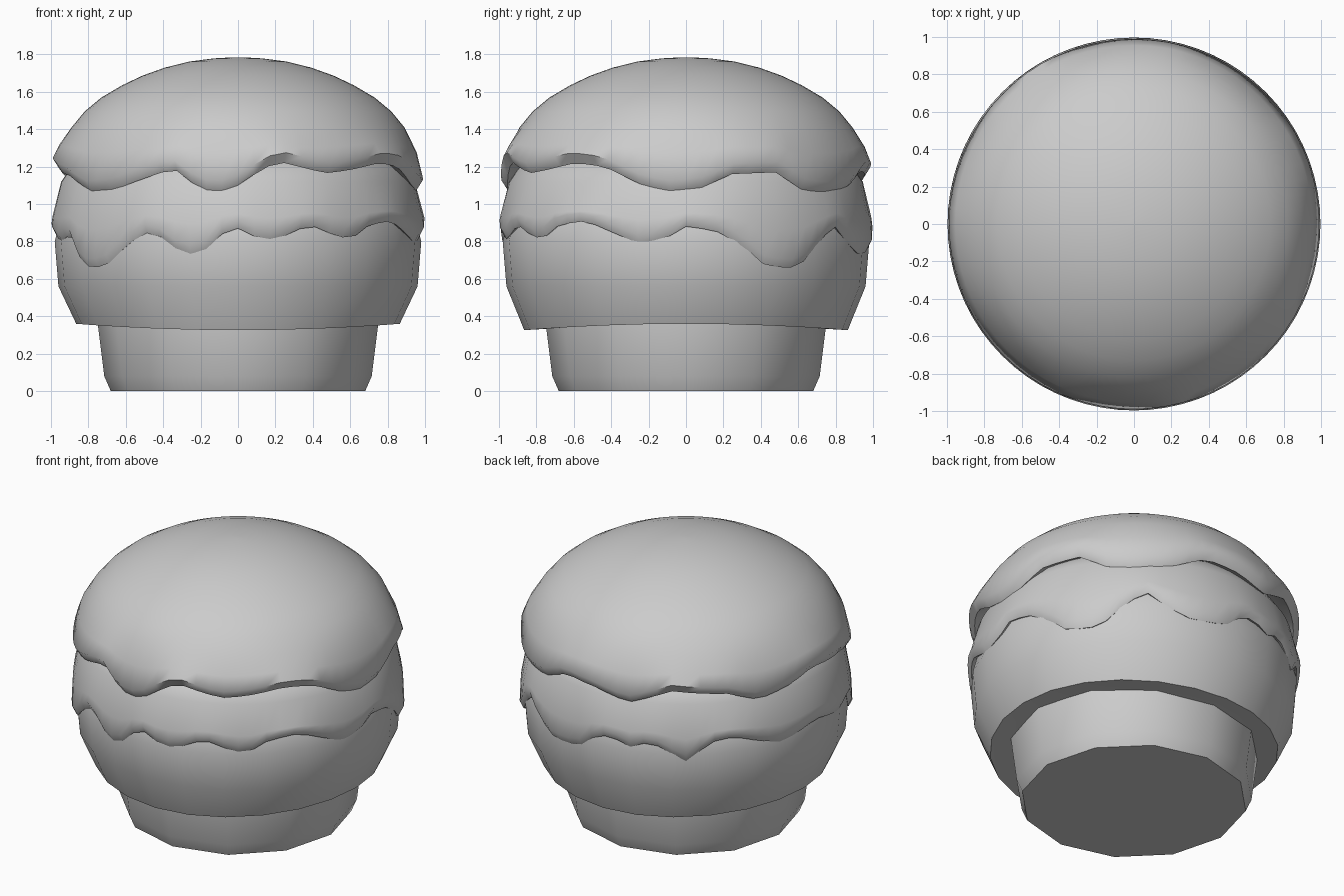
import bpy, bmesh, math

if "Cube" in bpy.data.objects:
    bpy.data.objects.remove(bpy.data.objects["Cube"])

grey = bpy.data.materials.new("plain grey")
grey.diffuse_color = (0.6, 0.6, 0.6, 1)
grey.use_nodes = True
grey.node_tree.nodes["Principled BSDF"].inputs["Base Color"].default_value = grey.diffuse_color

# Wavy rim heights: (angle in degrees from +x, z), counter-clockwise
BUN_RIM = [(-145, 1.07), (-133, 1.08), (-111, 1.19), (-103, 1.09), (-97, 1.06), (-90, 1.10),
           (-81, 1.20), (-75, 1.22), (-61, 1.165), (-52, 1.18), (-38, 1.22), (-27, 1.20),
           (-14, 1.10), (-5, 1.07), (6, 1.09), (14, 1.16), (30, 1.17), (40, 1.08), (49, 1.06),
           (64, 1.09), (77, 1.18), (91, 1.16), (104, 1.11), (120, 1.21), (140, 1.18),
           (152, 1.11), (166, 1.15), (177, 1.20), (200, 1.15)]
DRIP_RIM = [(-148, .67), (-137, .66), (-129, .76), (-121, .85), (-114, .82), (-109, .75),
            (-104, .73), (-100, .76), (-95, .84), (-90, .87), (-84, .82), (-78, .81),
            (-67, .89), (-56, .82), (-50, .83), (-44, .89), (-33, .91), (-24, .85), (-15, .79),
            (-6, .82), (0, .88), (9, .86), (18, .78), (25, .68), (31, .66), (38, .66),
            (45, .77), (54, .89), (62, .79), (71, .73), (84, .75), (92, .86), (98, .87),
            (106, .82), (112, .88), (125, .76), (134, .88), (142, .90), (151, .85), (161, .80),
            (178, .86), (194, .80), (204, .84)]


def rim_height(table, a):
    """Linear interpolation around the full turn."""
    deg = math.degrees(a)
    while deg < table[0][0]:
        deg += 360
    while deg >= table[0][0] + 360:
        deg -= 360
    pts = table + [(table[0][0] + 360, table[0][1])]
    for (a0, z0), (a1, z1) in zip(pts, pts[1:]):
        if a0 <= deg <= a1:
            return z0 + (z1 - z0) * (deg - a0) / (a1 - a0)


def lathe(name, profile, segments, angle):
    """Revolve profile(a) -> [(r, z), ...] from bottom to top, capping both ends."""
    bm = bmesh.new()
    cols = []
    for i in range(segments):
        a = 2 * math.pi * i / segments
        cols.append([bm.verts.new((r * math.cos(a), r * math.sin(a), z)) for r, z in profile(a)])
    rows = list(zip(*cols))
    for low, high in zip(rows, rows[1:]):
        for i in range(segments):
            j = (i + 1) % segments
            bm.faces.new((low[i], low[j], high[j], high[i]))
    bm.faces.new(rows[0][::-1])
    bm.faces.new(rows[-1])
    bmesh.ops.recalc_face_normals(bm, faces=bm.faces)
    mesh = bpy.data.meshes.new(name)
    bm.to_mesh(mesh)
    bm.free()
    mesh.materials.append(grey)
    obj = bpy.data.objects.new(name, mesh)
    bpy.context.collection.objects.link(obj)
    bpy.ops.object.select_all(action='DESELECT')
    obj.select_set(True)
    bpy.context.view_layer.objects.active = obj
    bpy.ops.object.shade_smooth_by_angle(angle=math.radians(angle))
    return obj


# Twelve-sided tapered foot
lathe("foot", lambda a: [(.68, 0), (.715, .08), (.75, .36), (.75, .40)], 12, 60)


# Round lower body with a slightly uneven bottom edge
def body_profile(a):
    low = .343 + .017 * math.cos(2 * a)
    return [(.70, low + .01), (.865, low), (.96, .56), (.98, .80), (.93, 1.0), (.80, 1.1)]


lathe("lower_body", body_profile, 24, 50)


# Melted middle layer with drips
def drip_profile(a):
    e = rim_height(DRIP_RIM, a)
    return [(.88, e + .10), (.945, e + .012), (.975, e), (.997, e + .045), (.99, e * .4 + .60),
            (.945, 1.12), (.85, 1.26)]


lathe("drip_layer", drip_profile, 72, 60)


# Domed top with a wavy thick rim
def dome_profile(a):
    e = rim_height(BUN_RIM, a)
    return [(.84, e + .06), (.955, e), (.99, e + .055), (.955, e * .35 + .90), (.89, 1.41),
            (.82, 1.495), (.73, 1.57), (.62, 1.635), (.51, 1.687), (.39, 1.73), (.26, 1.762),
            (.13, 1.779), (.02, 1.785)]


lathe("domed_top", dome_profile, 72, 60)
